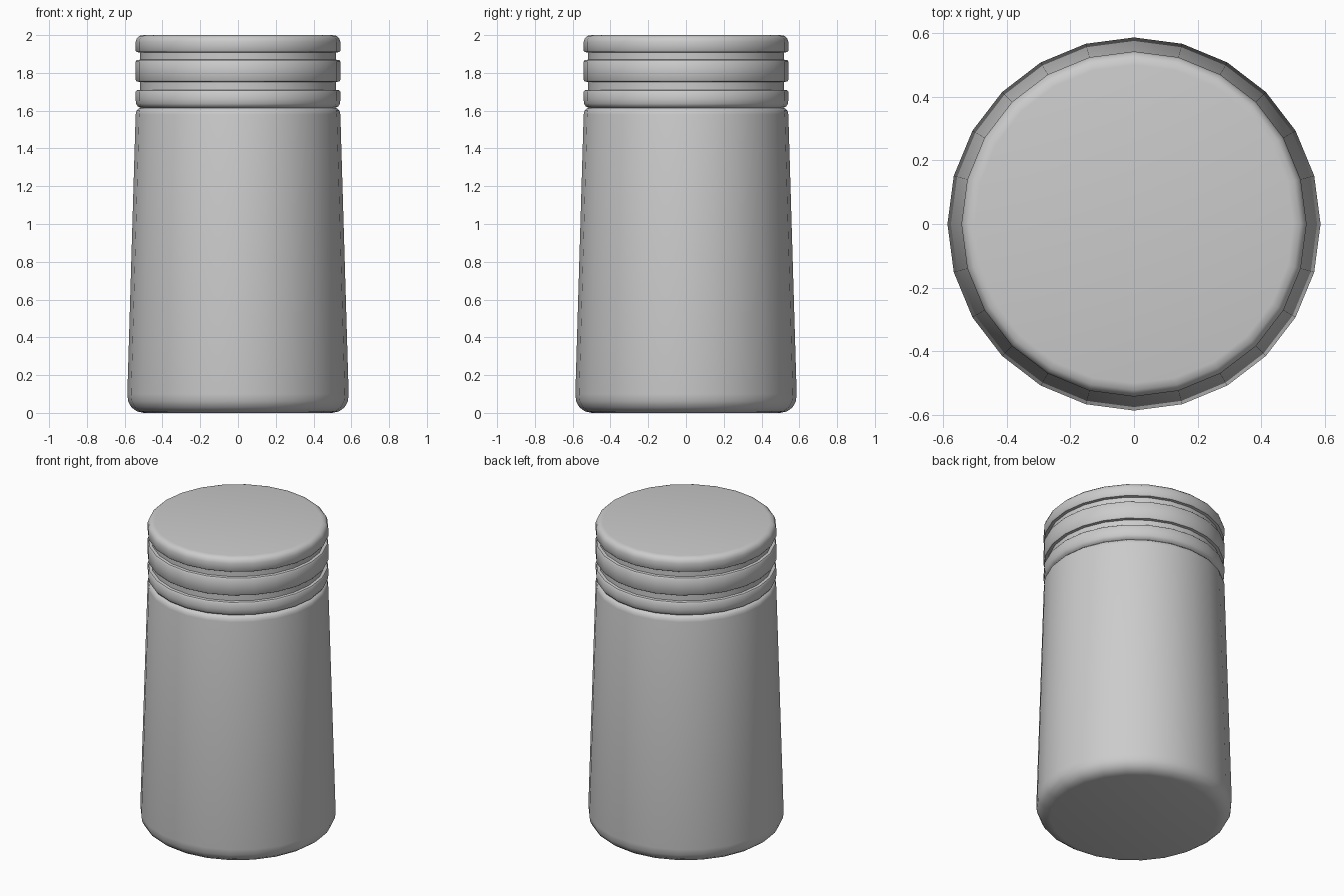
import bpy, bmesh, math

if "Cube" in bpy.data.objects:
    bpy.data.objects.remove(bpy.data.objects["Cube"])

SIDES = 24


def lathe(name, profile, cap_bottom=False, cap_top=False):
    """Spin (radius, z) points around the z axis."""
    bm = bmesh.new()
    rings = []
    for r, z in profile:
        rings.append([bm.verts.new((r * math.cos(2 * math.pi * i / SIDES),
                                    r * math.sin(2 * math.pi * i / SIDES), z))
                      for i in range(SIDES)])
    for a, b in zip(rings, rings[1:]):
        for i in range(SIDES):
            j = (i + 1) % SIDES
            bm.faces.new((a[i], a[j], b[j], b[i]))
    if cap_bottom:
        bm.faces.new(rings[0][::-1])
    if cap_top:
        bm.faces.new(rings[-1])
    mesh = bpy.data.meshes.new(name)
    bm.to_mesh(mesh)
    bm.free()
    obj = bpy.data.objects.new(name, mesh)
    bpy.context.collection.objects.link(obj)
    bpy.ops.object.select_all(action='DESELECT')
    obj.select_set(True)
    bpy.context.view_layer.objects.active = obj
    bpy.ops.object.shade_smooth_by_angle(angle=math.radians(40))
    return obj


# Tapered body with a rounded foot and soft shoulder
lathe("jar_body", [
    (0.50, 0.0), (0.535, 0.008), (0.565, 0.03), (0.582, 0.062), (0.586, 0.10),
    (0.542, 1.58), (0.538, 1.60), (0.525, 1.612), (0.515, 1.615),
], cap_bottom=True)


# Lid made of three raised bands separated by two grooves
GROOVE = 0.518
lathe("lid", [
    (0.515, 1.615), (0.53, 1.622), (0.54, 1.637),
    (0.542, 1.66), (0.542, 1.70), (0.536, 1.708), (GROOVE, 1.71),
    (GROOVE, 1.752), (0.536, 1.754), (0.542, 1.762),
    (0.542, 1.86), (0.536, 1.868), (GROOVE, 1.87),
    (GROOVE, 1.908), (0.536, 1.91), (0.542, 1.918),
    (0.542, 1.965), (0.536, 1.983), (0.522, 1.996), (0.50, 2.0),
], cap_top=True)
